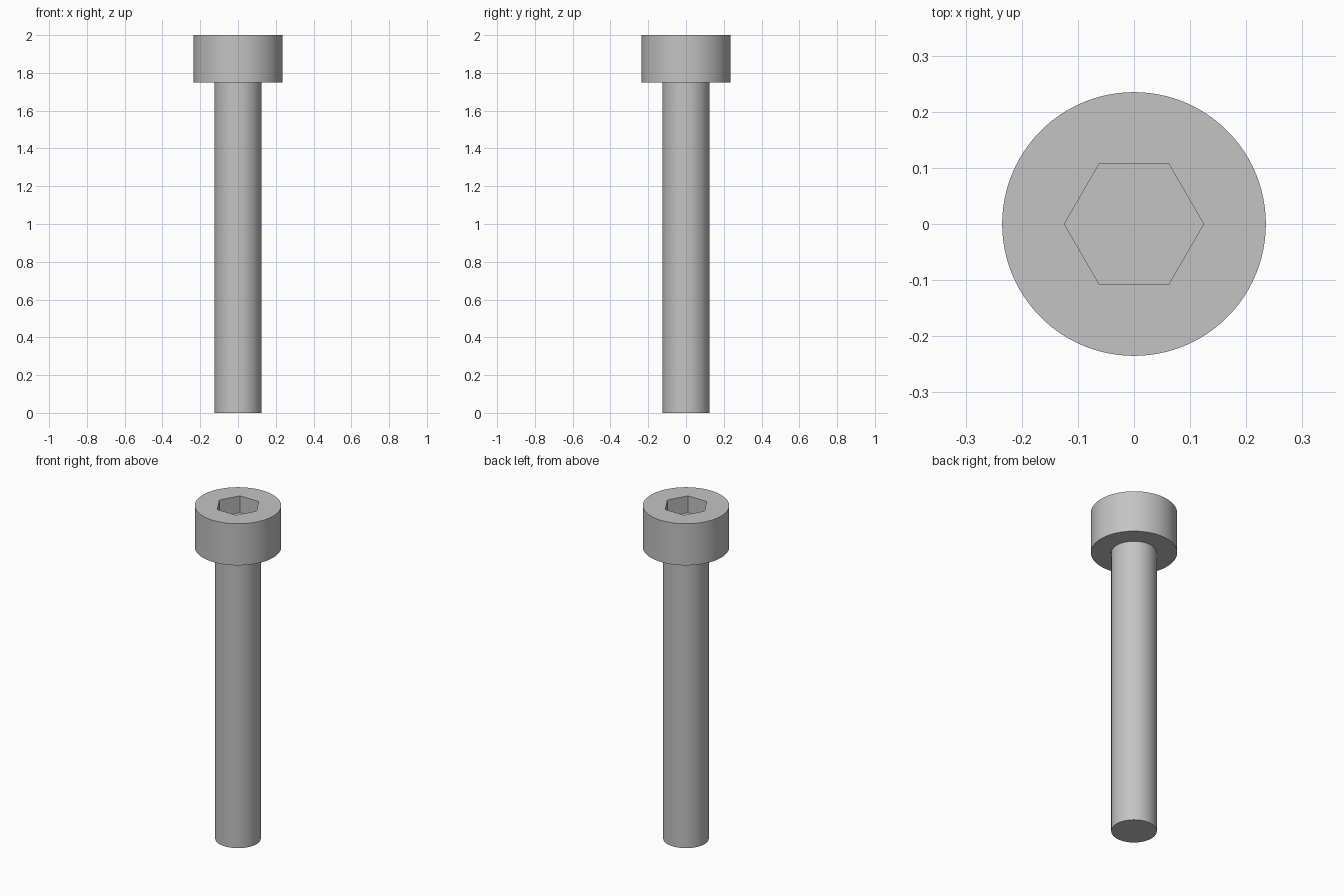
import bpy, bmesh, math

cube = bpy.data.objects.get("Cube")
if cube:
    bpy.data.objects.remove(cube, do_unlink=True)

HEAD_R, SHAFT_R, HEX_R = 0.235, 0.124, 0.124
HEAD_BOTTOM, TOP, SOCKET_DEPTH = 1.75, 2.0, 0.1
SIDES = 96

steel = bpy.data.materials.new("steel_grey")
steel.use_nodes = True
colour = (0.55, 0.55, 0.55, 1)
steel.diffuse_color = colour
steel.node_tree.nodes["Principled BSDF"].inputs["Base Color"].default_value = colour


def ring(bm, radius, z, sides=SIDES):
    return [bm.verts.new((radius * math.cos(math.tau * i / sides),
                          radius * math.sin(math.tau * i / sides), z))
            for i in range(sides)]


def bridge(bm, lower, upper):
    n = len(lower)
    for i in range(n):
        j = (i + 1) % n
        bm.faces.new((lower[i], lower[j], upper[j], upper[i]))


bm = bmesh.new()

# Shaft, shoulder and head outline, from the tip upward
tip = ring(bm, SHAFT_R, 0)
neck = ring(bm, SHAFT_R, HEAD_BOTTOM)
shoulder = ring(bm, HEAD_R, HEAD_BOTTOM)
rim = ring(bm, HEAD_R, TOP)
for lower, upper in ((tip, neck), (neck, shoulder), (shoulder, rim)):
    bridge(bm, lower, upper)
bm.faces.new(tip[::-1])

# Hexagonal socket
mouth = ring(bm, HEX_R, TOP, 6)
floor = ring(bm, HEX_R, TOP - SOCKET_DEPTH, 6)
bridge(bm, mouth, floor)
bm.faces.new(floor)

# Flat head top: one sector for each socket side
step = SIDES // 6
for i in range(6):
    arc = [rim[(i * step + k) % SIDES] for k in range(step + 1)]
    bm.faces.new(arc + [mouth[(i + 1) % 6], mouth[i]])

bmesh.ops.recalc_face_normals(bm, faces=bm.faces)
mesh = bpy.data.meshes.new("socket_head_bolt")
bm.to_mesh(mesh)
bm.free()
mesh.materials.append(steel)
bolt = bpy.data.objects.new("socket_head_bolt", mesh)
bpy.context.collection.objects.link(bolt)

# Smooth barrel surfaces with crisp edges
bpy.ops.object.select_all(action="DESELECT")
bolt.select_set(True)
bpy.context.view_layer.objects.active = bolt
bpy.ops.object.shade_smooth_by_angle(angle=math.radians(30))
